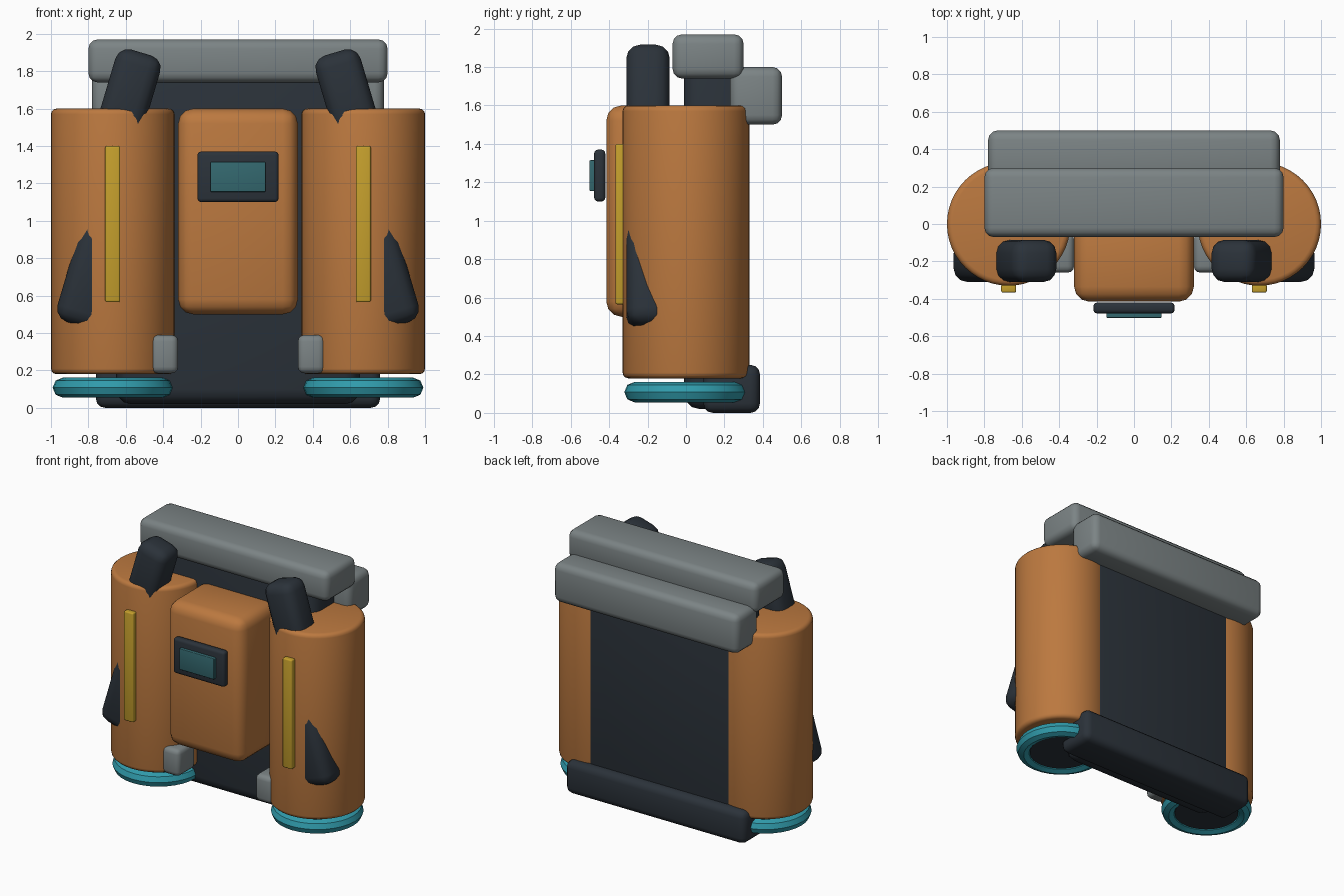
import bpy
import math

cube = bpy.data.objects.get("Cube")
if cube:
    bpy.data.objects.remove(cube, do_unlink=True)


def material(name, r, g, b):
    m = bpy.data.materials.new(name)
    m.use_nodes = True
    m.diffuse_color = (r, g, b, 1)
    m.node_tree.nodes["Principled BSDF"].inputs["Base Color"].default_value = (r, g, b, 1)
    return m


ORANGE = material("burnt_orange", 0.50, 0.19, 0.05)
GREY = material("mid_grey", 0.20, 0.23, 0.235)
DARK = material("charcoal", 0.024, 0.032, 0.042)
TEAL = material("teal", 0.03, 0.33, 0.41)
SCREEN = material("dark_teal", 0.034, 0.14, 0.16)
YELLOW = material("mustard", 0.56, 0.35, 0.026)


def finish(name, mat, bevel=0.0, segments=3):
    """Name, colour, bevel and smooth the active object."""
    ob = bpy.context.object
    ob.name = ob.data.name = name
    ob.data.materials.append(mat)
    if bevel:
        mod = ob.modifiers.new("rounded_edges", "BEVEL")
        mod.width = bevel
        mod.segments = segments
        mod.limit_method = "ANGLE"
        mod.angle_limit = math.radians(40)
        bpy.ops.object.modifier_apply(modifier=mod.name)
    bpy.ops.object.shade_smooth_by_angle(angle=math.radians(35))
    return ob


def box(name, mat, xs, ys, zs, bevel, tilt=0.0):
    """Rounded box given by its x, y and z ranges, tilted about y."""
    spans = (xs, ys, zs)
    bpy.ops.mesh.primitive_cube_add(size=1, location=[(a + b) / 2 for a, b in spans])
    ob = bpy.context.object
    ob.scale = [abs(b - a) for a, b in spans]
    bpy.ops.object.transform_apply(location=False, rotation=False, scale=True)
    ob.rotation_euler.y = tilt
    return finish(name, mat, bevel)


def cylinder(name, mat, x, radius, low, high, bevel):
    bpy.ops.mesh.primitive_cylinder_add(vertices=48, radius=radius, depth=high - low,
                                        location=(x, 0, (low + high) / 2))
    return finish(name, mat, bevel)


# Central body
box("back_panel", DARK, (-0.65, 0.65), (-0.01, 0.322), (0.02, 1.82), 0.08)
box("lower_bar", DARK, (-0.76, 0.76), (0.09, 0.385), (0, 0.25), 0.05)
box("rear_top_bar", GREY, (-0.78, 0.78), (0.23, 0.50), (1.50, 1.80), 0.05)
box("front_top_bar", GREY, (-0.80, 0.80), (-0.07, 0.30), (1.74, 1.97), 0.05)
box("centre_pod", ORANGE, (-0.32, 0.32), (-0.415, 0.05), (0.50, 1.60), 0.08)

# Display
box("display_frame", DARK, (-0.217, 0.217), (-0.478, -0.42), (1.10, 1.37), 0.02)
box("display_screen", SCREEN, (-0.147, 0.147), (-0.502, -0.47), (1.155, 1.315), 0.005)

# Parts repeated on both sides
for side, s in (("left", 1), ("right", -1)):
    x = 0.67 * s
    cylinder(side + "_tank", ORANGE, x, 0.33, 0.18, 1.60, 0.03)
    cylinder(side + "_nozzle", DARK, x, 0.225, 0.075, 0.12, 0)
    bpy.ops.mesh.primitive_torus_add(location=(x, 0, 0.108), major_radius=0.268,
                                     minor_radius=0.053, major_segments=32, minor_segments=8)
    finish(side + "_nozzle_ring", TEAL)
    box(side + "_strip", YELLOW, (x - 0.04, x + 0.04), (-0.367, -0.32), (0.565, 1.40), 0.01)
    box(side + "_clip", GREY, (0.32 * s, 0.465 * s), (-0.26, -0.05), (0.185, 0.39), 0.035)
    # Tilted padded straps
    lean = math.radians(16.5) * s
    box(side + "_upper_strap", DARK, (0.465 * s, 0.715 * s), (-0.31, -0.085),
        (1.39, 1.91), 0.07, -lean)
    box(side + "_lower_strap", DARK, (0.64 * s, 0.90 * s), (-0.31, -0.085),
        (0.43, 1.07), 0.075, -lean)
